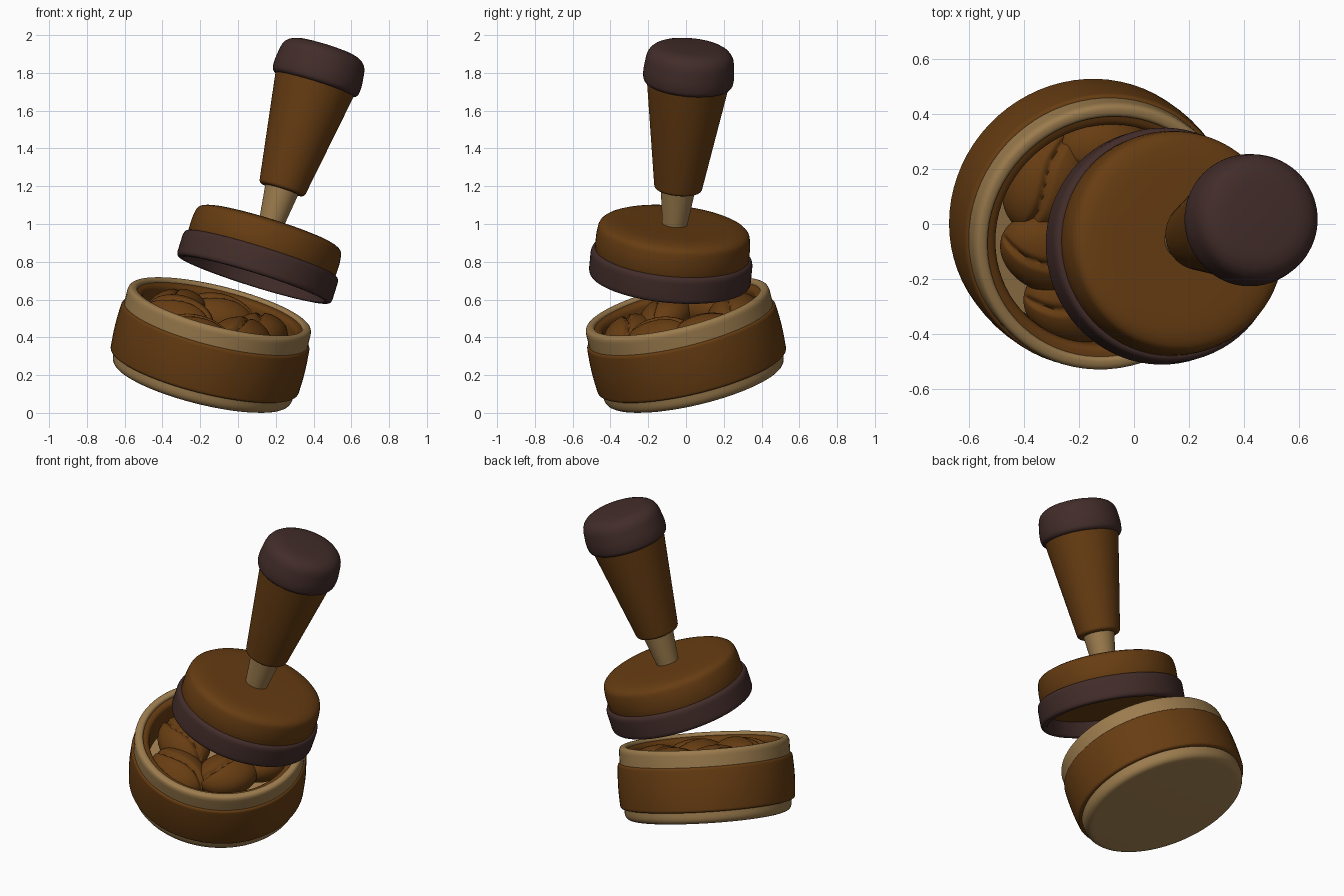
import bpy, bmesh, math
from mathutils import Vector, Matrix

if "Cube" in bpy.data.objects:
    bpy.data.objects.remove(bpy.data.objects["Cube"])

SEG = 72


def material(name, rgb):
    m = bpy.data.materials.new(name)
    m.diffuse_color = (*rgb, 1)
    m.use_nodes = True
    m.node_tree.nodes["Principled BSDF"].inputs["Base Color"].default_value = m.diffuse_color
    return m


BROWN = material("brown", (0.135, 0.046, 0.006))
CREAM = material("cream", (0.33, 0.20, 0.075))
DARK = material("dark", (0.055, 0.026, 0.023))


def frame(origin, axis):
    """Matrix that puts local z along axis, keeping local x near world x."""
    z = Vector(axis).normalized()
    y = z.cross(Vector((1, 0, 0))).normalized()
    x = y.cross(z)
    m = Matrix((x, y, z)).transposed().to_4x4()
    m.translation = origin
    return m


def fillet(profile, closed):
    """Round every corner of the profile given as (radius, height, rounding)."""
    out, n = [], len(profile)
    for i, (r, h, f) in enumerate(profile):
        p = Vector((r, h))
        if f == 0 or (not closed and i in (0, n - 1)):
            out.append(p)
            continue
        a = Vector(profile[i - 1][:2]) - p
        b = Vector(profile[(i + 1) % n][:2]) - p
        a = p + a.normalized() * min(f, a.length * 0.49)
        b = p + b.normalized() * min(f, b.length * 0.49)
        for k in range(7):
            t = k / 6
            out.append(a * (1 - t) ** 2 + p * 2 * t * (1 - t) + b * t * t)
    return out


def finish(name, bm, mat, matrix, angle=40):
    bmesh.ops.recalc_face_normals(bm, faces=bm.faces)
    me = bpy.data.meshes.new(name)
    bm.to_mesh(me)
    bm.free()
    ob = bpy.data.objects.new(name, me)
    bpy.context.collection.objects.link(ob)
    me.materials.append(mat)
    ob.matrix_world = matrix
    bpy.ops.object.select_all(action='DESELECT')
    ob.select_set(True)
    bpy.context.view_layer.objects.active = ob
    bpy.ops.object.shade_smooth_by_angle(angle=math.radians(angle))
    return ob


def lathe(name, profile, mat, matrix):
    """Turned part: a ring if the profile stays off the axis, else a solid."""
    ring = profile[0][0] > 0
    pts = fillet(profile, ring)
    bm = bmesh.new()
    vs = [bm.verts.new((p.x, 0, p.y)) for p in pts]
    for a, b in zip(vs, vs[1:]):
        bm.edges.new((a, b))
    if ring:
        bm.edges.new((vs[-1], vs[0]))
    bmesh.ops.spin(bm, geom=bm.verts[:] + bm.edges[:], axis=(0, 0, 1), cent=(0, 0, 0),
                   steps=SEG, angle=math.tau, use_merge=True)
    bmesh.ops.remove_doubles(bm, verts=bm.verts, dist=1e-5)
    return finish(name, bm, mat, matrix)


# Bowl, leaning right and forward
bowl = frame((-0.148, 0.003, 0.342), (0.25, -0.24, 1))
lathe("bowl_base", [(0, -0.205, 0), (0.49, -0.205, 0.05), (0.49, -0.10, 0),
                    (0.43, -0.08, 0), (0.43, 0.02, 0), (0, 0.02, 0)], CREAM, bowl)
lathe("bowl_band", [(0.44, -0.13, 0), (0.512, -0.135, 0.02), (0.52, 0, 0.1),
                    (0.512, 0.135, 0.02), (0.44, 0.13, 0)], BROWN, bowl)
lathe("bowl_rim", [(0.45, 0.10, 0), (0.50, 0.10, 0), (0.50, 0.232, 0.035),
                   (0.45, 0.232, 0.02)], CREAM, bowl)
lathe("bowl_lining", [(0.46, 0.0, 0), (0.46, 0.215, 0.01), (0.412, 0.205, 0.03),
                      (0.412, 0.0, 0)], BROWN, bowl)


# Beans, each an egg shape with a curved seam along the top
def bean(name, x, y, s, turn, roll):
    bm = bmesh.new()
    bmesh.ops.create_uvsphere(bm, u_segments=64, v_segments=40, radius=1,
                              matrix=Matrix.Rotation(math.pi / 2, 4, 'Y'))
    for v in bm.verts:
        c = v.co
        groove = 0
        if c.z > 0:
            off = c.y - 0.16 * math.sin(c.x * 2.6)
            groove = 0.22 * math.exp(-(off / 0.075) ** 2) * min(1, c.z * 3)
        c.z -= groove
        v.co = (c.x * 0.19, c.y * 0.145, c.z * 0.11)
    m = (Matrix.Translation((x, y, s)) @ Matrix.Rotation(math.radians(turn), 4, 'Z')
         @ Matrix.Rotation(math.radians(roll), 4, 'X'))
    finish(name, bm, BROWN, bowl @ m, 80)


for i, spec in enumerate([(-0.21, 0.19, 0.12, 60, -15),
                          (-0.20, -0.07, 0.14, -28, 15),
                          (-0.10, -0.27, 0.11, -15, 0),
                          (0.14, -0.12, 0.12, 60, 0),
                          (0.02, 0.28, 0.12, -10, 10),
                          (0.24, 0.12, 0.11, 70, -10)]):
    bean(f"bean_{i + 1}", *spec)

# Stamping tool, leaning right above the bowl
tool = frame((0.083, -0.087, 0.705), (0.312, 0.093, 1))
lathe("tool_collar", [(0.39, 0, 0.01), (0.43, 0, 0.03), (0.43, 0.145, 0.035),
                      (0.38, 0.145, 0)], DARK, tool)
lathe("tool_head", [(0, 0.09, 0), (0.39, 0.09, 0), (0.408, 0.12, 0),
                    (0.41, 0.22, 0.03), (0.395, 0.31, 0.13), (0, 0.312, 0)], BROWN, tool)
lathe("tool_neck", [(0, 0.29, 0), (0.064, 0.29, 0), (0.095, 0.53, 0), (0, 0.53, 0)], CREAM, tool)
lathe("tool_grip", [(0, 0.50, 0), (0.125, 0.50, 0.02), (0.222, 1.12, 0), (0, 1.12, 0)], BROWN, tool)
lathe("tool_cap", [(0, 1.085, 0), (0.235, 1.085, 0.03), (0.243, 1.14, 0.03),
                   (0.225, 1.295, 0.1), (0, 1.303, 0)], DARK, tool)
